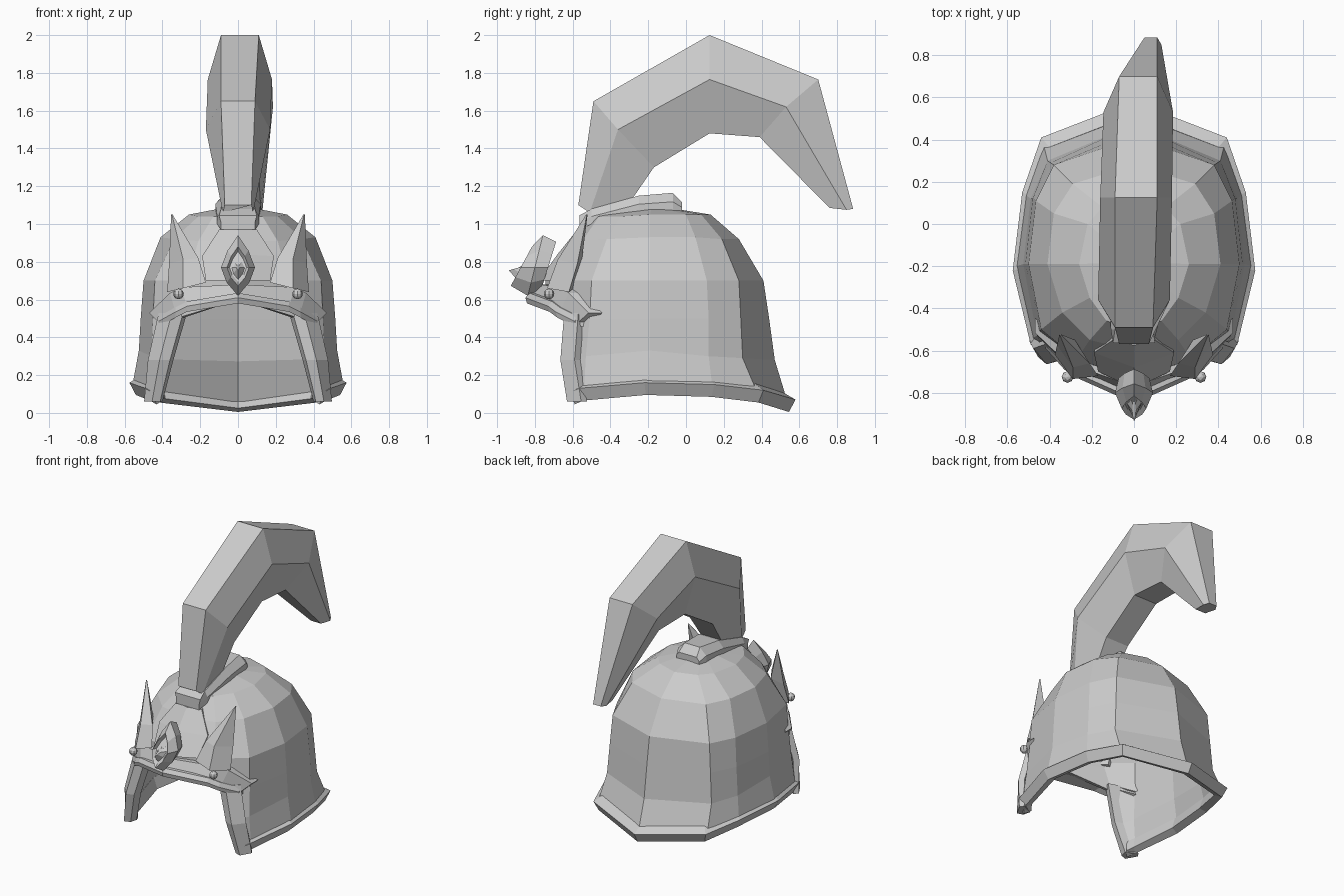
import bpy, bmesh
from mathutils import Vector

if "Cube" in bpy.data.objects:
    bpy.data.objects.remove(bpy.data.objects["Cube"])


def make(name, verts, faces, mirror=False, thick=0, fix=True):
    me = bpy.data.meshes.new(name)
    me.from_pydata([tuple(v) for v in verts], [], faces)
    if fix:
        bm = bmesh.new()
        bm.from_mesh(me)
        bmesh.ops.recalc_face_normals(bm, faces=bm.faces)
        bm.to_mesh(me)
        bm.free()
    ob = bpy.data.objects.new(name, me)
    bpy.context.collection.objects.link(ob)
    if mirror:
        ob.modifiers.new("mirror", 'MIRROR')
    if thick:
        s = ob.modifiers.new("shell", 'SOLIDIFY')
        s.thickness, s.offset = thick, -1
    return ob


def loft(name, rings, caps=(True, True), mirror=False):
    """Skin a row of equal-sized cross-section rings."""
    n = len(rings[0])
    verts = [v for r in rings for v in r]
    faces = [(i*n+k, i*n+(k+1) % n, (i+1)*n+(k+1) % n, (i+1)*n+k)
             for i in range(len(rings)-1) for k in range(n)]
    if caps[0]:
        faces.append(tuple(range(n)))
    if caps[1]:
        faces.append(tuple(range(len(verts)-n, len(verts))))
    return make(name, verts, faces, mirror)


# Dome shell: half rings from top to bottom, columns from front to back
rows = [
    [(0, -.50, 1.04), (.13, -.46, 1.04), (.21, -.35, 1.04), (.26, -.19, 1.05),
     (.22, .0, 1.05), (.15, .08, 1.05), (0, .13, 1.05)],
    [(0, -.60, .91), (.21, -.55, .91), (.34, -.42, .92), (.41, -.19, .93),
     (.38, .05, .93), (.29, .19, .92), (0, .28, .92)],
    [(0, -.74, .74), (.27, -.64, .70), (.44, -.50, .70), (.50, -.19, .70),
     (.465, .11, .70), (.38, .28, .70), (0, .41, .70)],
    [(0, -.75, .60), (.33, -.62, .50), (.45, -.51, .50), (.515, -.19, .5),
     (.48, .12, .5), (.395, .29, .5), (0, .44, .5)],
    [None, (.40, -.63, .28), (.46, -.53, .30), (.525, -.19, .33),
     (.49, .12, .30), (.41, .30, .29), (0, .47, .28)],
    [None, (.44, -.60, .09), (.48, -.54, .12), (.56, -.20, .14),
     (.515, .14, .13), (.43, .38, .10), (0, .54, .05)],
]
verts, idx = [(0, -.18, 1.10)], []
for row in rows:
    line = []
    for p in row:
        line.append(len(verts) if p else None)
        if p:
            verts.append(p)
    idx.append(line)
faces = [(0, idx[0][j], idx[0][j+1]) for j in range(6)]
for a, b in zip(idx, idx[1:]):
    for j in range(6):
        if b[j] is not None:
            faces.append((a[j], b[j], b[j+1], a[j+1]))
make("dome_shell", verts, faces, True, .03, fix=False)

# Flared trim around the lower edge
brim = [(.455, -.615, .10), (.49, -.57, .12), (.575, -.22, .15), (.53, .15, .14),
        (.44, .41, .11), (0, .58, .06)]
rings = []
for x, y, z in brim:
    c = Vector((0, -.1, 0))
    p = Vector((x, y, 0))
    d = (p-c).normalized()
    rings.append([p+Vector((0, 0, z+.01)), p-d*.035+Vector((0, 0, z-.055)),
                  p-d*.085+Vector((0, 0, z-.035)), p-d*.06+Vector((0, 0, z+.045))])
for v in rings[-1]:
    v.x = 0
loft("brim_trim", rings, (True, False), True)

# Trim down the front edge of each cheek
edge = [(.34, -.61, .53, 1), (.405, -.63, .28, .9), (.445, -.595, .06, .65)]
loft("cheek_trim", [[(x-.07*w, y+.03, z), (x-.05*w, y-.02, z), (x+.01, y-.035, z),
                     (x+.08*w, y+.04, z), (x+.05*w, y+.07, z)] for x, y, z, w in edge],
     mirror=True)

# Brow band across the forehead, with a heavier lip below
upper = [(0, -.77, .68), (.30, -.665, .665), (.36, -.62, .635), (.47, -.515, .53)]
lower = [(0, -.83, .605), (.27, -.71, .56), (.33, -.67, .53), (.42, -.57, .48)]
back = Vector((0, .07, 0))
loft("brow_band", [[Vector(u), Vector(l), Vector(l)+back*1.3, Vector(u)+back]
                   for u, l in zip(upper, lower)], (False, True), True)
loft("brow_lip", [[(x, y-.02, z+.005), (x, y-.012, z-.025), (x, y+.09, z-.02),
                   (x, y+.06, z+.03), (x, y, z+.03)] for x, y, z in lower],
     (False, True), True)

# Pointed horns rising from the brow
tip = (.35, -.525, 1.05)
loft("brow_horn", [
    [(.17, -.72, .69), (.29, -.735, .66), (.375, -.62, .64), (.27, -.58, .67)],
    [(.21, -.66, .82), (.29, -.68, .81), (.365, -.575, .79), (.28, -.55, .82)],
    [tuple(t+o for t, o in zip(tip, d)) for d in
     ((-.004, 0, 0), (0, -.004, 0), (.004, 0, 0), (0, .004, 0))]], mirror=True)

# Forehead plate between the horns
loft("forehead_plate", [
    [(0, -.575, .97), (.10, -.55, .97), (.09, -.50, .97), (0, -.50, .97)],
    [(0, -.68, .84), (.19, -.61, .83), (.17, -.55, .83), (0, -.60, .84)],
    [(0, -.78, .70), (.17, -.70, .70), (.16, -.65, .70), (0, -.70, .70)]],
    (True, True), True)

# Gem setting: tapered diamond frame with a recessed stone
outline = [(0, .94), (.055, .86), (.09, .77), (.06, .69), (0, .62),
           (-.06, .69), (-.09, .77), (-.055, .86)]


def gem_ring(scale, y, tilt):
    return [(x*scale, y+tilt*(z-.77), .77+(z-.77)*scale) for x, z in outline]


loft("gem_frame", [gem_ring(.8, -.73, .25), gem_ring(1, -.80, .25),
                   gem_ring(.65, -.875, .35), gem_ring(.5, -.85, .35)])
loft("gem_stone", [gem_ring(.45, -.84, .35), gem_ring(.1, -.885, .35)])

# Round rivets on the brow
for side, word in ((1, "right"), (-1, "left")):
    bpy.ops.mesh.primitive_uv_sphere_add(segments=8, ring_count=6, radius=.028,
                                         location=(side*.315, -.725, .63))
    bpy.context.object.name = "rivet_" + word

# Sloped socket under the plume: y, bottom z, top z, bottom and top half width
socket = [(-.565, .97, 1.045, .09, .10), (-.50, 1.0, 1.08, .11, .09),
          (-.25, 1.06, 1.15, .12, .08), (-.07, 1.07, 1.165, .11, .06),
          (-.02, 1.06, 1.115, .09, .07)]
loft("plume_socket", [[(-b, y, z0), (b, y, z0), (b, y, (z0+z1)/2), (t, y, z1),
                       (-t, y, z1), (-b, y, (z0+z1)/2)] for y, z0, z1, b, t in socket])

# Plume: hexagonal sections given as outer, middle and inner (y, z),
# then centre x and the three half widths
plume = [
    ((-.57, 1.10), (-.51, 1.06), (-.28, 1.14), 0, (.07, .08, .08)),
    ((-.49, 1.65), (-.36, 1.50), (-.17, 1.30), 0, (.09, .17, .09)),
    ((.125, 2.0), (.125, 1.765), (.125, 1.48), .01, (.10, .17, .09)),
    ((.70, 1.765), (.53, 1.62), (.39, 1.46), .02, (.09, .165, .08)),
    ((.885, 1.08), (.85, 1.075), (.76, 1.085), .08, (.03, .05, .04)),
]
loft("plume", [[(cx-w[0], *o), (cx+w[0], *o), (cx+w[1], *m),
                (cx+w[2], *i), (cx-w[2], *i), (cx-w[1], *m)]
               for o, m, i, cx, w in plume])
